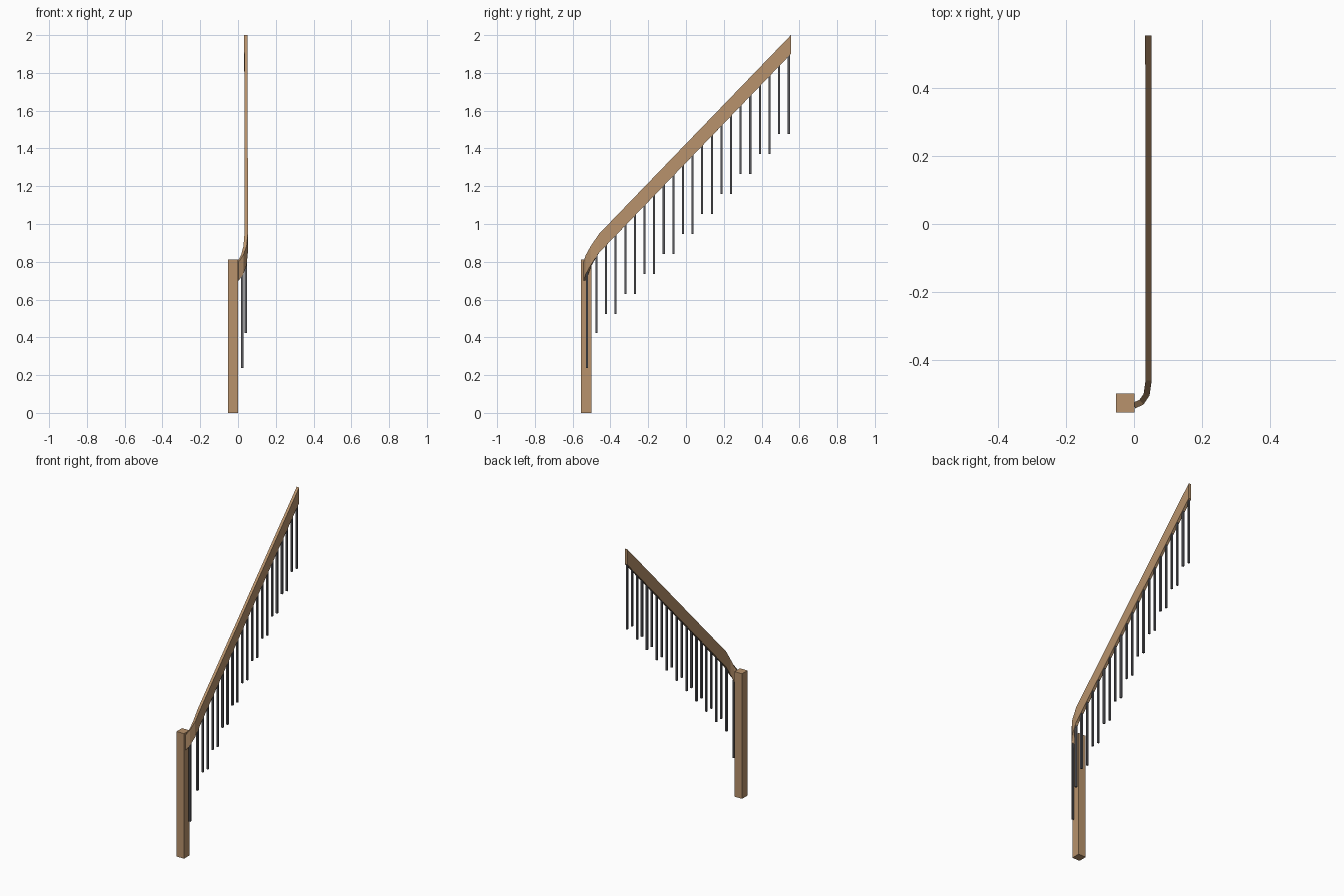
import bpy, bmesh
from mathutils import Vector

if "Cube" in bpy.data.objects:
    bpy.data.objects.remove(bpy.data.objects["Cube"])


def material(name, rgb):
    m = bpy.data.materials.new(name)
    m.diffuse_color = (*rgb, 1)
    m.use_nodes = True
    m.node_tree.nodes["Principled BSDF"].inputs["Base Color"].default_value = m.diffuse_color
    return m


wood = material("wood", (0.48, 0.29, 0.15))
metal = material("metal", (0.10, 0.10, 0.11))


def finish(name, bm, mat):
    bmesh.ops.recalc_face_normals(bm, faces=bm.faces)
    me = bpy.data.meshes.new(name)
    bm.to_mesh(me)
    bm.free()
    me.materials.append(mat)
    ob = bpy.data.objects.new(name, me)
    bpy.context.collection.objects.link(ob)
    return ob


def box(name, lo, hi, mat):
    bm = bmesh.new()
    bmesh.ops.create_cube(bm, size=1)
    lo, hi = Vector(lo), Vector(hi)
    bmesh.ops.scale(bm, vec=hi - lo, verts=bm.verts)
    bmesh.ops.translate(bm, vec=(lo + hi) / 2, verts=bm.verts)
    return finish(name, bm, mat)


# Newel post
box("newel_post", (-0.053, -0.555, 0), (0.001, -0.499, 0.812), wood)

# Handrail: top centre line, swept with a plumb rectangular section
path = [Vector(p) for p in [(0, -0.534, 0.80), (0.022, -0.524, 0.835),
                            (0.037, -0.502, 0.882), (0.043, -0.46, 0.948),
                            (0.042, 0.555, 2.0)]]
WIDTH, DEPTH = 0.018, 0.1
bm = bmesh.new()
rings = []
for i, p in enumerate(path):
    t = path[min(i + 1, len(path) - 1)] - path[max(i - 1, 0)]
    side = Vector((t.y, -t.x, 0)).normalized() * WIDTH / 2
    if i == len(path) - 1:
        side = Vector((WIDTH / 2, 0, 0))
    drop = Vector((0, 0, DEPTH))
    rings.append([bm.verts.new(v) for v in
                  (p - side, p + side, p + side - drop, p - side - drop)])
for a, b in zip(rings, rings[1:]):
    for k in range(4):
        bm.faces.new((a[k], a[(k + 1) % 4], b[(k + 1) % 4], b[k]))
bm.faces.new(rings[0])
bm.faces.new(rings[-1])
finish("handrail", bm, wood)


def rail_point(y):
    for a, b in zip(path, path[1:]):
        if y <= b.y:
            return a.lerp(b, (y - a.y) / (b.y - a.y))
    return path[-1]


# Balusters: one at the post, one on the first tread, then two per tread
R = 0.0055
for i in range(22):
    y = -0.525 + i * 0.0509
    p = rail_point(max(y, -0.523))
    foot = (0.237, 0.424)[i] if i < 2 else 0.524 + (i // 2 - 1) * 0.1057
    top = p.z - DEPTH + 0.008
    box(f"baluster_{i + 1}", (p.x - R, y - R, foot), (p.x + R, y + R, top), metal)
